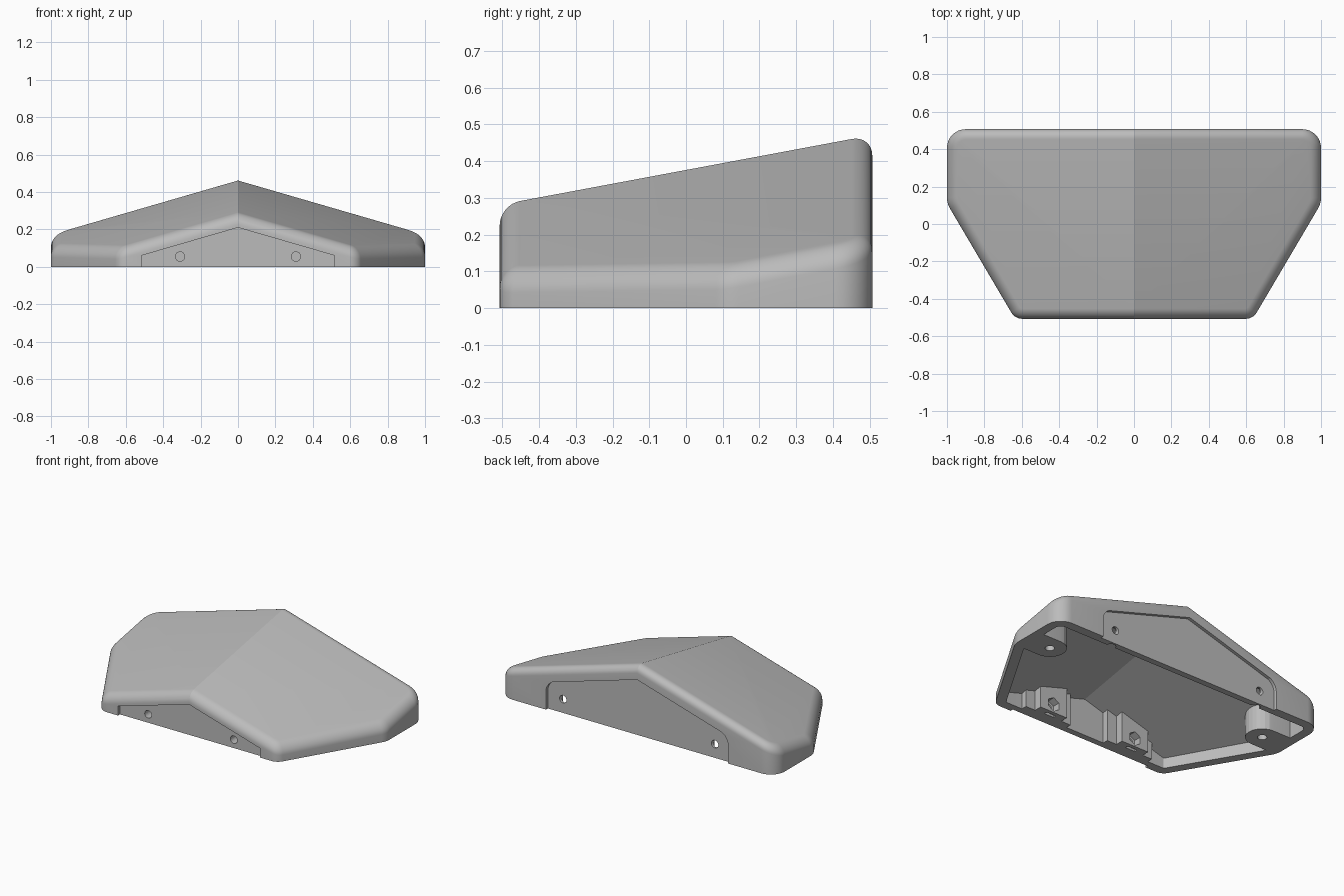
import bpy, bmesh, math
from mathutils import Vector

old = bpy.data.objects.get("Cube")
if old:
    bpy.data.objects.remove(old, do_unlink=True)

grey = bpy.data.materials.new("plain_grey")
grey.use_nodes = True
grey.diffuse_color = (0.5, 0.5, 0.5, 1)
grey.node_tree.nodes["Principled BSDF"].inputs["Base Color"].default_value = (0.5, 0.5, 0.5, 1)

DEPTH = 0.507       # half depth of the plan
WALL = 0.06
FILLET = 0.055
RIDGE, RISE, FALL = 0.376, 0.187, 0.29


def roof(x, y):
    return RIDGE + RISE * y - FALL * abs(x)


def outline(inset):
    """Rounded six-sided plan, counter-clockwise, with a point on each end of the ridge."""
    half = [((0.636, -DEPTH), 0.07), ((1, 0.11), 0.12), ((1, DEPTH), 0.1)]
    corners = half + [((-x, y), r) for (x, y), r in reversed(half)]
    pts = [Vector((0, -DEPTH + inset))]
    for i, (c, r) in enumerate(corners):
        c = Vector(c)
        a = (c - Vector(corners[i - 1][0])).normalized()
        b = (Vector(corners[(i + 1) % 6][0]) - c).normalized()
        na, nb = Vector((a.y, -a.x)), Vector((b.y, -b.x))
        mid = (na + nb).normalized()
        centre = c - mid * (r / mid.dot(na))
        start = math.atan2(na.y, na.x)
        turn = na.angle(nb)
        for k in range(9):
            t = start + turn * k / 8
            pts.append(centre + Vector((math.cos(t), math.sin(t))) * (r - inset))
        if i == 2:
            pts.append(Vector((0, DEPTH - inset)))
    return pts


def finish(bm, name, helper=True):
    bmesh.ops.recalc_face_normals(bm, faces=bm.faces)
    mesh = bpy.data.meshes.new(name)
    bm.to_mesh(mesh)
    bm.free()
    ob = bpy.data.objects.new(name, mesh)
    bpy.context.collection.objects.link(ob)
    mesh.materials.append(grey)
    ob.hide_render = helper
    return ob


def roofed_solid(name, rings, floor):
    """Solid with flat floor; rings are (inset, drop below the roof plane)."""
    bm = bmesh.new()
    loops = [[bm.verts.new((p.x, p.y, floor)) for p in outline(rings[0][0])]]
    for inset, drop in rings:
        loops.append([bm.verts.new((p.x, p.y, roof(p.x, p.y) - drop)) for p in outline(inset)])
    n = len(loops[0])
    for low, high in zip(loops, loops[1:]):
        for i in range(n):
            j = (i + 1) % n
            bm.faces.new((low[i], low[j], high[j], high[i]))
    top, m = loops[-1], n // 2
    bm.faces.new(top[:m + 1])
    bm.faces.new(top[m:] + top[:1])
    bm.faces.new(loops[0])
    return finish(bm, name)


def prism(name, pts, y0, y1):
    """Extrude an x-z profile along y."""
    bm = bmesh.new()
    face = bm.faces.new([bm.verts.new((x, y0, z)) for x, z in pts])
    new = bmesh.ops.extrude_face_region(bm, geom=[face])["geom"]
    bmesh.ops.translate(bm, vec=(0, y1 - y0, 0), verts=[v for v in new if isinstance(v, bmesh.types.BMVert)])
    return finish(bm, name)


def box(name, x0, x1, y0, y1, z0, z1):
    return prism(name, [(x0, z0), (x1, z0), (x1, z1), (x0, z1)], y0, y1)


def cylinder(name, pos, radius, length, axis="Z", sides=24):
    bpy.ops.mesh.primitive_cylinder_add(vertices=sides, radius=radius, depth=length, location=pos,
                                        rotation=(math.pi / 2 if axis == "Y" else 0, 0, 0))
    ob = bpy.context.object
    ob.name = name
    ob.hide_render = True
    ob.data.materials.append(grey)
    return ob


def combine(target, tool, operation="DIFFERENCE"):
    bpy.context.view_layer.objects.active = target
    mod = target.modifiers.new("cut", "BOOLEAN")
    mod.operation, mod.object, mod.solver = operation, tool, "EXACT"
    bpy.ops.object.modifier_apply(modifier=mod.name)
    bpy.data.objects.remove(tool, do_unlink=True)


def panel(name, half, apex, round_r, y0, y1):
    """Gabled recess cutter with optional rounded shoulders."""
    side = [(half, -0.1)]
    for k in range(7):
        t = math.radians(75) * k / 6
        x = half - round_r * (1 - math.cos(t))
        drop = round_r * (1 - math.sin(t))
        side.append((x, apex - FALL * x - drop))
        if not round_r:
            break
    return prism(name, side + [(0, apex)] + [(-x, z) for x, z in reversed(side)], y0, y1)


# Rounded outer body
steps = [math.pi / 2 * k / 8 for k in range(9)]
body = roofed_solid("cover_shell", [(FILLET * (1 - math.cos(t)), FILLET * (1 - math.sin(t))) for t in steps], 0)

# Hollow, with material left standing for the screw bosses
cavity = roofed_solid("cavity", [(WALL, 0.05)], -0.05)
for s in (-1, 1):
    combine(cavity, cylinder("side_boss", (s * 0.81, 0.2, 0.2), 0.1, 0.8))
    combine(cavity, box("side_boss_web", *sorted((s * 0.81, s * 1.1)), 0.1, 0.3, -0.2, 0.6))
    combine(cavity, box("front_boss", s * 0.31 - 0.1, s * 0.31 + 0.1, -0.6, -0.36, -0.2, 0.6))
    combine(cavity, box("front_boss_wing", s * 0.31 - 0.17, s * 0.31 + 0.17, -0.6, -0.41, -0.2, 0.6))
combine(body, cavity)

# Recessed panels on both ends
combine(body, panel("front_recess", 0.515, 0.21, 0, -0.7, -DEPTH + 0.02))
combine(body, panel("back_recess", 0.66, 0.372, 0.06, DEPTH - 0.02, 0.7))

# Screw holes, nut pockets and rim notches
for s in (-1, 1):
    combine(body, cylinder("front_hole", (s * 0.31, -0.45, 0.055), 0.025, 0.4, "Y"))
    combine(body, cylinder("nut_pocket", (s * 0.31, -0.37, 0.055), 0.045, 0.08, "Y", 6))
    combine(body, box("nut_slot", s * 0.31 - 0.035, s * 0.31 + 0.035, -0.405, -0.385, -0.05, 0.055))
    combine(body, cylinder("back_hole", (s * 0.55, 0.47, 0.09), 0.025, 0.16, "Y"))
    combine(body, cylinder("rim_notch", (s * 0.55, 0.445, 0.03), 0.03, 0.2))
    combine(body, cylinder("side_screw_hole", (s * 0.81, 0.2, 0), 0.028, 0.16))

body.hide_render = False
bpy.ops.object.select_all(action="DESELECT")
body.select_set(True)
bpy.context.view_layer.objects.active = body
bpy.ops.object.shade_smooth_by_angle(angle=math.radians(14))
